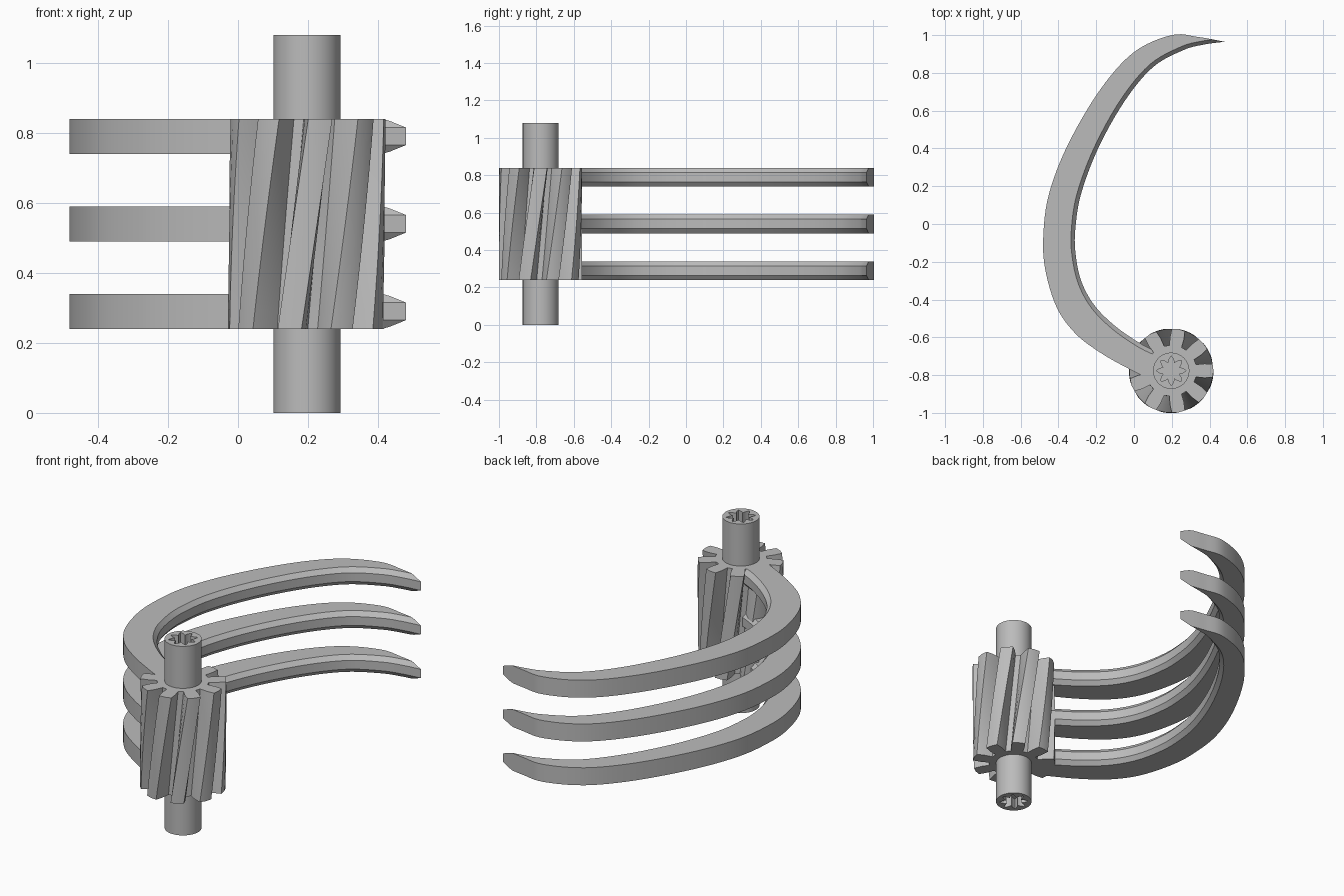
import bpy
import bmesh
from math import cos, sin, pi, radians
from mathutils import Vector

if "Cube" in bpy.data.objects:
    bpy.data.objects.remove(bpy.data.objects["Cube"])

GREY = (0.5, 0.5, 0.5, 1)
metal = bpy.data.materials.new("grey metal")
metal.use_nodes = True
metal.diffuse_color = GREY
metal.node_tree.nodes["Principled BSDF"].inputs["Base Color"].default_value = GREY

AXIS = Vector((0.197, -0.777, 0))
GEAR_BOTTOM, GEAR_TOP, SHAFT_TOP = 0.24, 0.84, 1.08


def loft(name, rings):
    """Skin equal-length rings of points and cap both ends."""
    bm = bmesh.new()
    loops = [[bm.verts.new(p) for p in ring] for ring in rings]
    count = len(loops[0])
    for low, high in zip(loops, loops[1:]):
        for i in range(count):
            j = (i + 1) % count
            bm.faces.new((low[i], low[j], high[j], high[i]))
    bm.faces.new(loops[0][::-1])
    bm.faces.new(loops[-1])
    bmesh.ops.remove_doubles(bm, verts=bm.verts, dist=1e-5)
    bmesh.ops.recalc_face_normals(bm, faces=bm.faces)
    mesh = bpy.data.meshes.new(name)
    bm.to_mesh(mesh)
    bm.free()
    mesh.materials.append(metal)
    part = bpy.data.objects.new(name, mesh)
    bpy.context.collection.objects.link(part)
    bpy.ops.object.select_all(action="DESELECT")
    part.select_set(True)
    bpy.context.view_layer.objects.active = part
    bpy.ops.object.shade_smooth_by_angle(angle=radians(25))
    return part


def polar(radius, angle, z):
    return AXIS + Vector((radius * cos(angle), radius * sin(angle), z))


# Shaft with a star socket sunk into each end
STEPS = 64


def circle(z):
    return [polar(0.096, 2 * pi * i / STEPS, z) for i in range(STEPS)]


def star(z):
    # eight points, radius falling and rising linearly between tip and valley
    return [polar(0.043 + 0.035 * abs(i % 8 - 4) / 4, 2 * pi * i / STEPS, z)
            for i in range(STEPS)]


DEPTH = 0.06
loft("shaft", [star(DEPTH), star(0), circle(0), circle(SHAFT_TOP),
               star(SHAFT_TOP), star(SHAFT_TOP - DEPTH)])

# Helical gear: one tooth outline repeated and twisted upwards
TEETH = 9
TWIST = radians(23)
FLANK = [(0.135, -14), (0.18, -12), (0.222, -9), (0.224, 0)]
TOOTH = FLANK + [(r, -a) for r, a in FLANK[-2::-1]]


def gear_ring(t):
    turn = TWIST * (t - 1)
    z = GEAR_BOTTOM + (GEAR_TOP - GEAR_BOTTOM) * t
    return [polar(r, radians(a) + turn + 2 * pi * k / TEETH, z)
            for k in range(TEETH) for r, a in TOOTH]


LAYERS = 12
loft("helical_gear", [gear_ring(i / LAYERS) for i in range(LAYERS + 1)])

# Claw edges from the hub to the tip, as paired outer and inner points
OUTER = [(.12, -.84), (-.04, -.76), (-.18, -.68), (-.31, -.58), (-.41, -.44),
         (-.47, -.24), (-.48, -.06), (-.45, .16), (-.35, .42), (-.18, .71),
         (0, .91), (.2, 1), (.34, .99), (.48, .965)]
INNER = [(.13, -.68), (.03, -.63), (-.1, -.54), (-.21, -.43), (-.28, -.3),
         (-.31, -.15), (-.31, -.02), (-.28, .16), (-.19, .4), (-.05, .65),
         (.1, .83), (.26, .92), (.37, .95), (.48, .965)]


def smooth_path(points, steps=6):
    """Catmull-Rom curve through the points."""
    p = [Vector((x, y, 0)) for x, y in points]
    p = [2 * p[0] - p[1]] + p + [2 * p[-1] - p[-2]]
    path = []
    for a, b, c, d in zip(p, p[1:], p[2:], p[3:]):
        for i in range(steps):
            t = i / steps
            path.append(b + (c - a) * t / 2
                        + (2 * a - 5 * b + 4 * c - d) * t * t / 2
                        + (3 * b - a - 3 * c + d) * t ** 3 / 2)
    return path + [p[-2]]


HALF, CHAMFER, DROP = 0.05, 0.022, 0.025


def claw_ring(outer, inner, z):
    # the inner chamfer eats into the outer face where the claw gets thin
    across = outer - inner
    width = min(CHAMFER, across.length)
    shoulder = inner + across.normalized() * width
    high = HALF - DROP * (1 - width / CHAMFER)
    half = [(outer, high), (shoulder, high), (inner, HALF - DROP)]
    section = half + [(p, -h) for p, h in reversed(half)]
    return [p + Vector((0, 0, z + h)) for p, h in section]


edges = list(zip(smooth_path(OUTER), smooth_path(INNER)))
for label, z in (("lower", 0.29), ("middle", 0.54), ("upper", 0.79)):
    loft(label + "_claw", [claw_ring(o, i, z) for o, i in edges])
